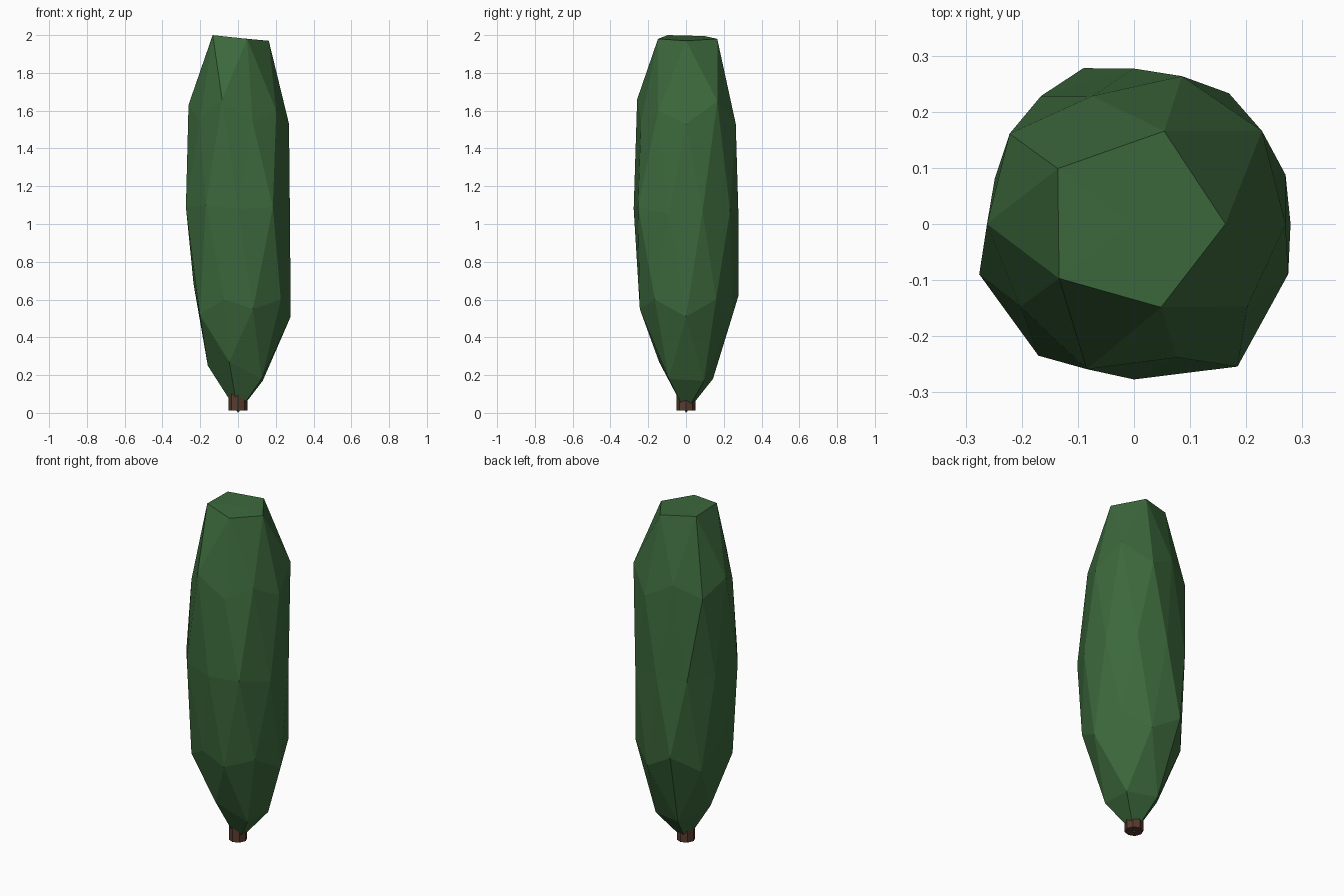
import bpy, bmesh, math

if "Cube" in bpy.data.objects:
    bpy.data.objects.remove(bpy.data.objects["Cube"])


def material(name, rgb):
    m = bpy.data.materials.new(name)
    m.diffuse_color = (*rgb, 1)
    m.use_nodes = True
    m.node_tree.nodes["Principled BSDF"].inputs["Base Color"].default_value = m.diffuse_color
    return m


def finish(bm, name, mat):
    bmesh.ops.recalc_face_normals(bm, faces=bm.faces[:])
    me = bpy.data.meshes.new(name)
    bm.to_mesh(me)
    bm.free()
    me.materials.append(mat)
    ob = bpy.data.objects.new(name, me)
    bpy.context.collection.objects.link(ob)
    return ob


# Irregular foliage rings: sphere height -> (start angle, radii, heights)
RINGS = {
    0.851: (0, [.163, .174, .168, .165, .156], [1.97, 1.98, 1.995, 2.0, 1.98]),
    0.526: (36, [.282, .24, .262, .272, .25], [1.65, 1.62, 1.63, 1.66, 1.6]),
    0.447: (0, [.27, .277, .274, .25, .25], [1.53, 1.53, 1.55, 1.55, 1.54]),
    0.0: (18, [.284, .288, .277, .282, .261, .29, .29, .277, .314, .289],
          [1.07, 1.07, 1.07, 1.07, 1.07, 1.09, 1.1, 1.08, 1.09, 1.05]),
    -0.447: (36, [.27, .292, .235, .235, .28], [.6, .62, .68, .6, .6]),
    -0.526: (0, [.279, .26, .25, .25, .257], [.51, .52, .52, .52, .55]),
    -0.851: (36, [.162, .15, .16, .15, .155], [.17, .18, .25, .27, .18]),
}

# Foliage: low-poly icosphere stretched tall, with a cut-off top
bm = bmesh.new()
bmesh.ops.create_icosphere(bm, subdivisions=2, radius=1)
for v in bm.verts:
    if abs(v.co.z) > .95:
        v.co = (0, 0, 1.985 if v.co.z > 0 else 0)
        continue
    start, radii, heights = RINGS[min(RINGS, key=lambda k: abs(k - v.co.z))]
    n = len(radii)
    a = math.atan2(v.co.y, v.co.x)
    i = round((math.degrees(a) - start) * n / 360) % n
    v.co = (radii[i] * math.cos(a), radii[i] * math.sin(a), heights[i])
finish(bm, "foliage", material("leaf_green", (.045, .14, .045)))

# Trunk: short eight-sided stub
bm = bmesh.new()
bmesh.ops.create_cone(bm, cap_ends=True, segments=8, radius1=.05, radius2=.05, depth=.19)
for v in bm.verts:
    v.co.z += .107
finish(bm, "trunk", material("bark_brown", (.1, .045, .028)))
